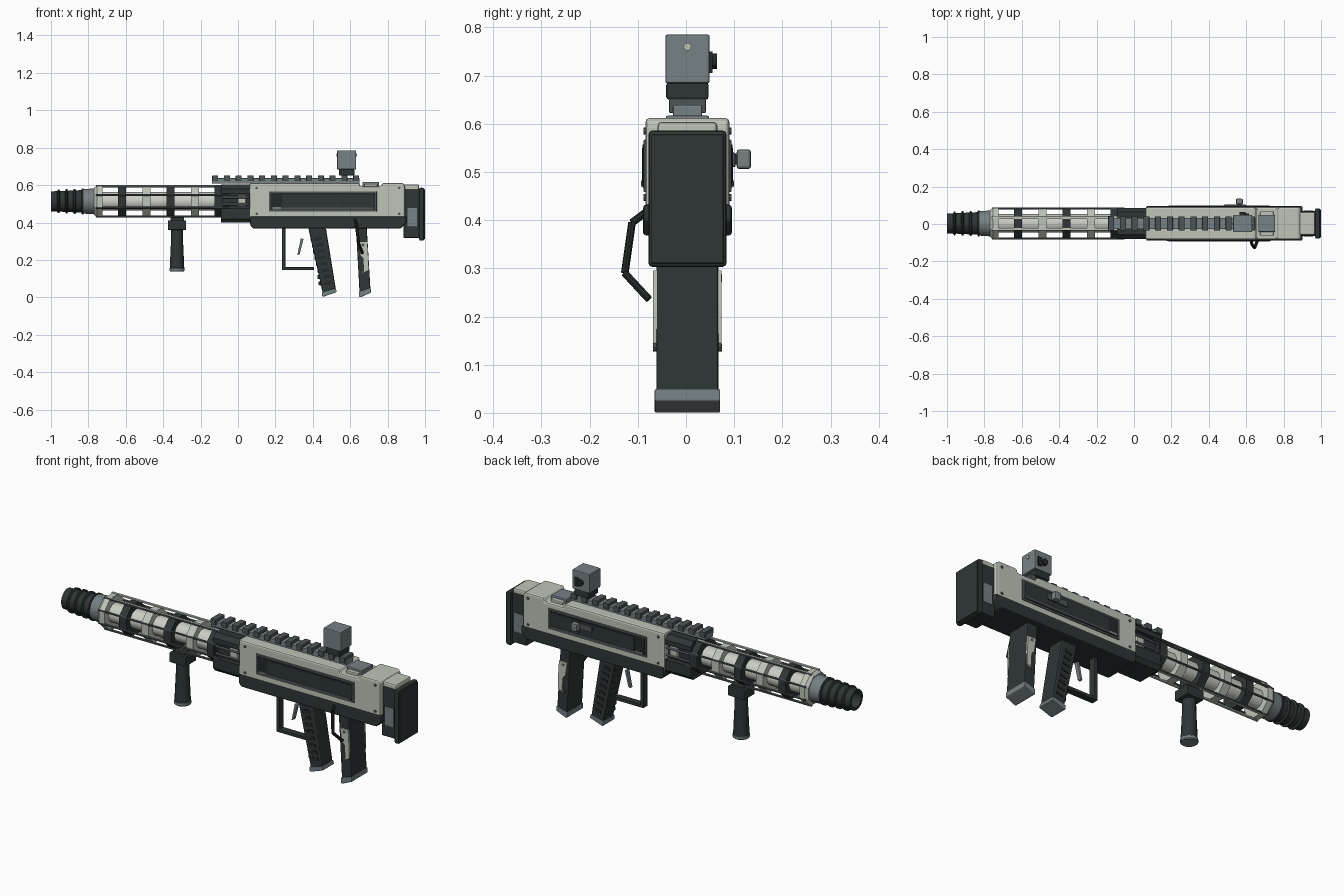
import bpy, bmesh, math
from mathutils import Vector

if "Cube" in bpy.data.objects:
    bpy.data.objects.remove(bpy.data.objects["Cube"])

def mat(name, c):
    m = bpy.data.materials.new(name)
    m.diffuse_color = (*c, 1)
    m.use_nodes = True
    m.node_tree.nodes["Principled BSDF"].inputs["Base Color"].default_value = m.diffuse_color
    return m

DARK = mat("dark gunmetal", (0.027, 0.037, 0.036))
BLACK = mat("black polymer", (0.017, 0.022, 0.022))
GREY = mat("blue grey metal", (0.18, 0.22, 0.235))
MID = mat("mid grey metal", (0.075, 0.09, 0.095))
LIGHT = mat("light grey paint", (0.52, 0.56, 0.49))
PALE = mat("pale barrel", (0.60, 0.62, 0.56))
CY, CZ = 0.003, 0.513          # centre plane and barrel axis

def finish(name, bm, m, bevel=0.0, smooth=False):
    bmesh.ops.remove_doubles(bm, verts=bm.verts, dist=1e-6)
    bmesh.ops.recalc_face_normals(bm, faces=bm.faces)
    me = bpy.data.meshes.new(name)
    bm.to_mesh(me)
    bm.free()
    me.materials.append(m)
    ob = bpy.data.objects.new(name, me)
    bpy.context.collection.objects.link(ob)
    if bevel:
        b = ob.modifiers.new("bevel", 'BEVEL')
        b.width, b.segments, b.limit_method = bevel, 2, 'ANGLE'
    if smooth:
        bpy.context.view_layer.objects.active = ob
        ob.select_set(True)
        bpy.ops.object.shade_smooth_by_angle(angle=math.radians(35))
        ob.select_set(False)
    return ob

def prism(name, pts, axis, a, b, m, bevel=0.0):
    """Extrude a profile: axis 'y' takes (x, z) points, axis 'x' takes (y, z)."""
    bm = bmesh.new()
    at = (lambda p, t: (p[0], t, p[1])) if axis == 'y' else (lambda p, t: (t, p[0], p[1]))
    f = bm.faces.new([bm.verts.new(at(p, a)) for p in pts])
    r = bmesh.ops.extrude_face_region(bm, geom=[f])
    d = Vector((0, b - a, 0) if axis == 'y' else (b - a, 0, 0))
    bmesh.ops.translate(bm, vec=d, verts=[v for v in r['geom'] if isinstance(v, bmesh.types.BMVert)])
    return finish(name, bm, m, bevel)

def box(name, x0, x1, y0, y1, z0, z1, m, bevel=0.0):
    return prism(name, [(x0, z0), (x1, z0), (x1, z1), (x0, z1)], 'y', y0, y1, m, bevel)

def cbox(name, x0, x1, w, z0, z1, m, bevel=0.0):
    return box(name, x0, x1, CY - w, CY + w, z0, z1, m, bevel)

def lathe(name, prof, n, m, closed=False, centre=(0, CY, CZ), vertical=False, smooth=True):
    """Spin (axial, radius) points around the barrel axis, or around z."""
    bm = bmesh.new()
    c, rings = Vector(centre), []
    for t, r in prof:
        ring = []
        for i in range(n):
            a = 2 * math.pi * (i + 0.5) / n
            u, v = r * math.cos(a), r * math.sin(a)
            ring.append(bm.verts.new(c + Vector((u, v, t) if vertical else (t, u, v))))
        rings.append(ring)
    pairs = list(zip(rings, rings[1:])) + ([(rings[-1], rings[0])] if closed else [])
    for p, q in pairs:
        for i in range(n):
            j = (i + 1) % n
            bm.faces.new((p[i], p[j], q[j], q[i]))
    if not closed:
        bm.faces.new(rings[0])
        bm.faces.new(rings[-1])
    return finish(name, bm, m, smooth=smooth)

def rod(name, p, q, r, m, n=10):
    bm = bmesh.new()
    p, q = Vector(p), Vector(q)
    rot = (q - p).to_track_quat('Z', 'Y').to_matrix().to_4x4()
    rot.translation = (p + q) / 2
    bmesh.ops.create_cone(bm, cap_ends=True, segments=n, radius1=r, radius2=r, depth=(q - p).length, matrix=rot)
    return finish(name, bm, m, smooth=True)

# Muzzle with cooling ribs and open bore, then its collar
prof = [(-0.86, 0.034), (-1.0, 0.040), (-1.0, 0.054)]
for i in range(4):
    x, r = -0.967 + i * 0.043, 0.055 + i * 0.002
    prof += [(x, r), (x + 0.004, r + 0.009), (x + 0.011, r + 0.009), (x + 0.015, r)]
lathe("muzzle_brake", prof + [(-0.82, 0.06)], 24, DARK)
lathe("muzzle_collar", [(-0.83, 0.058), (-0.825, 0.066), (-0.765, 0.070), (-0.765, 0.04)], 24, GREY)
lathe("inner_barrel", [(-0.78, 0.05), (0.06, 0.05)], 20, PALE)

# Octagonal handguard cage: end cap, alternating rings, long bars
K = 1 / math.cos(math.pi / 8)
def ring(name, x0, x1, ro, ri, m):
    lathe(name, [(x0, ro * K), (x1, ro * K), (x1, ri * K), (x0, ri * K)], 8, m, True, smooth=False)
lathe("handguard_end_cap", [(-0.77, 0.072 * K), (-0.755, 0.085 * K), (-0.725, 0.085 * K), (-0.725, 0.05)], 8, LIGHT, smooth=False)
for i in range(5):
    x = -0.62 + i * 0.13
    ring(f"handguard_ring_{i}", x - 0.021, x + 0.021, 0.081, 0.045, (DARK, LIGHT)[i % 2])
for i in range(8):
    a = 2 * math.pi * (i + 0.5) / 8
    y, z = CY + 0.0875 * math.cos(a), CZ + 0.0875 * math.sin(a)
    rod(f"handguard_bar_{i}", (-0.76, y, z), (-0.05, y, z), 0.006, MID, 6)
for s in (-1, 1):
    box(f"handguard_top_strip_{s}", -0.76, -0.08, CY + s * 0.03 - 0.006, CY + s * 0.03 + 0.006, CZ + 0.08, CZ + 0.087, LIGHT)
    box(f"handguard_low_strip_{s}", -0.76, -0.08, CY + s * 0.03 - 0.006, CY + s * 0.03 + 0.006, CZ - 0.087, CZ - 0.08, LIGHT)

# Front receiver with open side slots
half = [(0.065, 0.40), (0.083, 0.42), (0.083, 0.475), (0.056, 0.475), (0.056, 0.555), (0.083, 0.555), (0.083, 0.58), (0.06, 0.602)]
sec = [(CY + y, z) for y, z in half] + [(CY - y, z) for y, z in reversed(half)]
prism("front_receiver", sec, 'x', -0.09, 0.07, DARK)
ring("receiver_front_ring", -0.125, -0.085, 0.085, 0.045, DARK)
cbox("barrel_block", 0.0, 0.042, 0.072, 0.485, 0.548, LIGHT, 0.004)
for s in (-1, 1):
    for z in (0.497, 0.535):
        rod(f"slot_rod_{s}_{z}", (-0.12, CY + s * 0.074, z), (0.06, CY + s * 0.074, z), 0.006, GREY, 8)

# Main body: light upper shell, dark lower shell
prism("upper_receiver", [(0.062, 0.41), (0.892, 0.41), (0.892, 0.60), (0.88, 0.612), (0.772, 0.612), (0.765, 0.592),
      (0.655, 0.592), (0.648, 0.612), (0.062, 0.612)], 'y', -0.084, 0.09, LIGHT, 0.012)
cbox("hinge_block", 0.665, 0.755, 0.045, 0.585, 0.617, GREY, 0.004)
cbox("hinge_cover", 0.675, 0.745, 0.065, 0.585, 0.606, LIGHT, 0.003)
prism("lower_receiver", [(0.065, 0.385), (0.08, 0.368), (0.87, 0.368), (0.9, 0.40), (0.9, 0.432), (0.065, 0.432)],
      'y', CY - 0.092, CY + 0.092, DARK, 0.006)

# Side panels, screws and small trim, both sides
def plate(name, s, x0, x1, z0, z1, out, m, bevel=0.0):
    ya, yb = CY + s * 0.08, CY + s * out
    box(name, x0, x1, min(ya, yb), max(ya, yb), z0, z1, m, bevel)
for s in (-1, 1):
    plate(f"side_panel_frame_{s}", s, 0.165, 0.742, 0.458, 0.567, 0.091, MID, 0.002)
    plate(f"side_panel_{s}", s, 0.175, 0.732, 0.468, 0.557, 0.093, BLACK)
    plate(f"side_panel_bar_{s}", s, 0.235, 0.555, 0.475, 0.55, 0.0945, DARK)
    plate(f"side_panel_hatch_{s}", s, 0.56, 0.725, 0.475, 0.55, 0.0945, DARK)
    plate(f"side_panel_strip_{s}", s, 0.19, 0.725, 0.47, 0.479, 0.096, MID)
    plate(f"side_panel_tip_{s}", s, 0.185, 0.23, 0.47, 0.482, 0.0965, GREY)
    for x in (0.1, 0.862):
        for z in (0.447, 0.585):
            rod(f"screw_{s}_{x}_{z}", (x, CY + s * 0.08, z), (x, CY + s * 0.091, z), 0.007, MID, 8)

# Charging handle on the rear side
box("bolt_slide", 0.48, 0.60, 0.09, 0.103, 0.51, 0.54, MID, 0.003)
box("bolt_stem", 0.555, 0.572, 0.10, 0.115, 0.515, 0.537, DARK)
box("bolt_knob", 0.545, 0.582, 0.105, 0.135, 0.506, 0.547, GREY, 0.006)

# Stock and shoulder pad
cbox("stock_core", 0.885, 0.972, 0.066, 0.318, 0.58, DARK, 0.005)
cbox("stock_top", 0.885, 0.968, 0.062, 0.565, 0.604, LIGHT, 0.008)
cbox("stock_window", 0.905, 0.958, 0.069, 0.378, 0.478, GREY, 0.002)
cbox("shoulder_pad", 0.968, 0.995, 0.081, 0.303, 0.586, DARK, 0.008)
cbox("pad_face", 0.99, 1.0, 0.075, 0.31, 0.578, DARK, 0.003)

# Top rail with teeth
cbox("rail_base", -0.14, 0.65, 0.03, 0.608, 0.637, GREY, 0.002)
for i in range(13):
    x = -0.138 + i * 0.0628
    cbox(f"rail_tooth_{i}", x, x + 0.032, 0.038, 0.622, 0.652, MID, 0.003)

# Reflex sight
cbox("sight_mount", 0.54, 0.622, 0.044, 0.65, 0.686, DARK, 0.006)
cbox("sight_body", 0.53, 0.632, 0.046, 0.684, 0.785, GREY, 0.004)
rod("sight_dot", (0.526, CY, 0.76), (0.636, CY, 0.76), 0.008, LIGHT, 16)
rod("sight_knob", (0.58, 0.045, 0.73), (0.58, 0.064, 0.73), 0.016, BLACK, 16)
box("sight_button", 0.595, 0.615, 0.045, 0.055, 0.705, 0.75, BLACK)

# Vertical foregrip
cbox("foregrip_mount", -0.375, -0.277, 0.045, 0.36, 0.412, DARK, 0.005)
cbox("foregrip_clamp", -0.36, -0.29, 0.03, 0.405, 0.43, DARK)
G = (-0.326, CY, 0)
lathe("foregrip", [(0.15, 0.04), (0.30, 0.033), (0.365, 0.032)], 16, DARK, centre=G, vertical=True)
lathe("foregrip_cap", [(0.138, 0.038), (0.142, 0.042), (0.155, 0.042), (0.158, 0.038)], 16, GREY, centre=G, vertical=True)

# Trigger guard and trigger
prism("trigger_guard", [(0.235, 0.37), (0.235, 0.145), (0.405, 0.145), (0.405, 0.161), (0.253, 0.161), (0.253, 0.37)],
      'y', CY - 0.018, CY + 0.018, DARK, 0.002)
prism("trigger", [(0.317, 0.225), (0.33, 0.23), (0.35, 0.312), (0.336, 0.316)], 'y', CY - 0.01, CY + 0.01, GREY, 0.002)

# Pistol grip with finger ridges and base
prism("pistol_grip", [(0.376, 0.37), (0.47, 0.37), (0.523, 0.045), (0.453, 0.022)], 'y', CY - 0.045, CY + 0.045, DARK, 0.008)
prism("grip_base", [(0.449, 0.028), (0.449, 0.006), (0.456, 0.003), (0.528, 0.028), (0.523, 0.048)], 'y', CY - 0.048, CY + 0.048, GREY, 0.003)
for i in range(8):
    z = 0.065 + i * 0.034
    x = 0.376 + (0.37 - z) * 0.221
    w = 0.012 if i < 2 else 0.004
    prism(f"grip_ridge_{i}", [(x - w, z), (x + 0.02, z - 0.004), (x + 0.02, z + 0.018), (x - w, z + 0.02)],
          'y', CY - 0.03, CY + 0.03, DARK, 0.002)
    for s in (-1, 1):
        ya = CY + s * 0.046
        prism(f"grip_pad_{s}_{i}", [(x + 0.02, z), (x + 0.06, z + 0.008), (x + 0.055, z + 0.024), (x + 0.018, z + 0.016)],
              'y', ya - 0.003, ya + 0.003, BLACK)

# Magazine with side plates and base
prism("magazine", [(0.63, 0.38), (0.688, 0.38), (0.708, 0.045), (0.65, 0.02)], 'y', CY - 0.064, CY + 0.064, DARK, 0.004)
prism("magazine_base", [(0.646, 0.03), (0.646, 0.005), (0.654, 0.0), (0.711, 0.025), (0.709, 0.05)], 'y', CY - 0.068, CY + 0.068, GREY, 0.003)
for s in (-1, 1):
    y = CY + s * 0.067
    prism(f"magazine_side_plate_{s}", [(0.645, 0.295), (0.692, 0.295), (0.697, 0.215), (0.697, 0.145), (0.675, 0.135),
          (0.67, 0.21), (0.655, 0.225)], 'y', y - 0.004, y + 0.004, LIGHT)
    for z in (0.135, 0.28):
        rod(f"magazine_pin_{s}_{z}", (0.668, CY, z), (0.668, CY + s * 0.072, z), 0.008, MID, 8)

# Bent release lever hanging off the near side
path = [(0.625, -0.085, 0.415), (0.632, -0.112, 0.395), (0.645, -0.127, 0.29), (0.665, -0.077, 0.236)]
for i in range(3):
    rod(f"release_lever_{i}", path[i], path[i + 1], 0.008, BLACK, 8)
